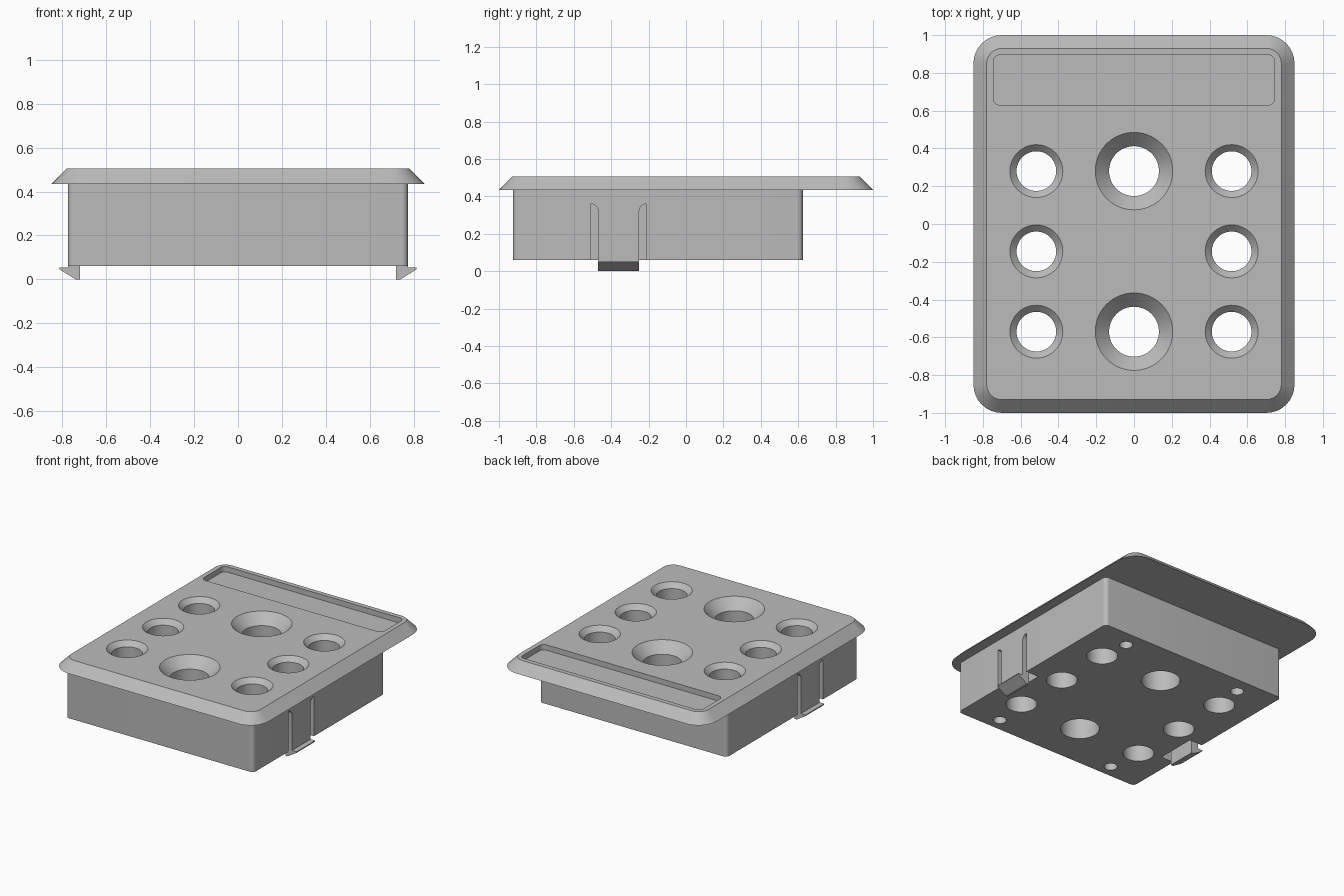
import bpy, bmesh, math

if "Cube" in bpy.data.objects:
    bpy.data.objects.remove(bpy.data.objects["Cube"])

grey = bpy.data.materials.new("plain_grey")
grey.diffuse_color = (0.5, 0.5, 0.5, 1)
grey.use_nodes = True
grey.node_tree.nodes["Principled BSDF"].inputs["Base Color"].default_value = grey.diffuse_color


def loft(name, rings):
    """Closed solid through equal-length rings of 3D points."""
    bm = bmesh.new()
    rows = [[bm.verts.new(p) for p in ring] for ring in rings]
    n = len(rows[0])
    for a, b in zip(rows, rows[1:]):
        for i in range(n):
            j = (i + 1) % n
            bm.faces.new((a[i], a[j], b[j], b[i]))
    bm.faces.new(rows[0][::-1])
    bm.faces.new(rows[-1])
    bmesh.ops.recalc_face_normals(bm, faces=bm.faces)
    mesh = bpy.data.meshes.new(name)
    bm.to_mesh(mesh)
    bm.free()
    mesh.materials.append(grey)
    ob = bpy.data.objects.new(name, mesh)
    bpy.context.collection.objects.link(ob)
    return ob


def rounded(x0, x1, y0, y1, r, z, n=8):
    pts = []
    for k, (cx, cy) in enumerate([(x1 - r, y1 - r), (x0 + r, y1 - r),
                                  (x0 + r, y0 + r), (x1 - r, y0 + r)]):
        for i in range(n + 1):
            a = math.pi / 2 * (k + i / n)
            pts.append((cx + r * math.cos(a), cy + r * math.sin(a), z))
    return pts


def circle(x, y, r, z, n=64):
    return [(x + r * math.cos(2 * math.pi * i / n),
             y + r * math.sin(2 * math.pi * i / n), z) for i in range(n)]


def combine(target, other, operation):
    """Boolean the other solid into the target and drop it."""
    bpy.context.view_layer.objects.active = target
    mod = target.modifiers.new(operation, 'BOOLEAN')
    mod.operation, mod.solver, mod.object = operation, 'EXACT', other
    bpy.ops.object.modifier_apply(modifier=mod.name)
    bpy.data.objects.remove(other)


TOP, RIM, FLOOR = 0.505, 0.435, 0.06

# Bevelled cover plate joined to the box below it
housing = loft("housing", [rounded(-0.85, 0.85, -1, 1, 0.15, RIM),
                           rounded(-0.78, 0.78, -0.93, 0.93, 0.08, TOP)])
combine(housing, loft("box", [rounded(-0.775, 0.775, -0.925, 0.625, 0.03, FLOOR),
                              rounded(-0.775, 0.775, -0.925, 0.625, 0.03, RIM + 0.03)]),
        'UNION')

# Shallow label recess
combine(housing, loft("recess", [rounded(-0.745, 0.745, 0.63, 0.895, 0.035, TOP - 0.04),
                                 rounded(-0.745, 0.745, 0.63, 0.895, 0.035, 0.6)]),
        'DIFFERENCE')

# Countersunk through holes: x, y, bore radius, rim radius, sink depth
holes = [(x, y, 0.105, 0.14, 0.035) for x in (-0.517, 0.517) for y in (0.28, -0.145, -0.57)]
holes += [(0, y, 0.132, 0.205, 0.075) for y in (0.28, -0.57)]
for x, y, r, rim, d in holes:
    slope = (rim - r) / d
    combine(housing, loft("bore", [circle(x, y, r, -0.1), circle(x, y, r, TOP - d),
                                   circle(x, y, rim + 0.02 * slope, TOP + 0.02)]),
            'DIFFERENCE')

# Blind screw holes in the underside
for x in (-0.49, 0.49):
    for y in (0.5, -0.83):
        combine(housing, loft("screw_hole", [circle(x, y, 0.045, -0.1, 32),
                                             circle(x, y, 0.045, 0.36, 32)]), 'DIFFERENCE')

# Snap clips: side slots rounded on their inner top, gap behind, hooked foot
CY = -0.36
for s in (-1, 1):
    for t in (-1, 1):
        arc = [(0.11 + 0.04 * (1 - math.cos(a)), 0.32 + 0.04 * math.sin(a))
               for a in [math.pi / 2 * i / 6 for i in range(7)]]
        side = [(0.11, -0.1)] + arc + [(0.15, -0.1)]
        combine(housing, loft("slot", [[(s * x, CY + t * y, z) for y, z in side]
                                       for x in (0.67, 0.9)]), 'DIFFERENCE')
    combine(housing, loft("gap", [[(s * x, y, z) for x, z in
                                   ((0.67, -0.1), (0.72, -0.1), (0.72, 0.36), (0.67, 0.36))]
                                  for y in (CY - 0.13, CY + 0.13)]), 'DIFFERENCE')
    hook = [(0.72, 0), (0.74, 0), (0.813, 0.045), (0.813, 0.053),
            (0.775, 0.053), (0.775, FLOOR), (0.72, FLOOR)]
    foot = loft("clip_hook_" + ("right" if s > 0 else "left"),
                [[(s * x, y, z) for x, z in hook] for y in (CY - 0.11, CY + 0.11)])

# Smooth the round walls, keep edges crisp
for ob in bpy.data.objects:
    ob.select_set(ob.type == 'MESH')
bpy.context.view_layer.objects.active = housing
bpy.ops.object.shade_smooth_by_angle(angle=math.radians(30))
